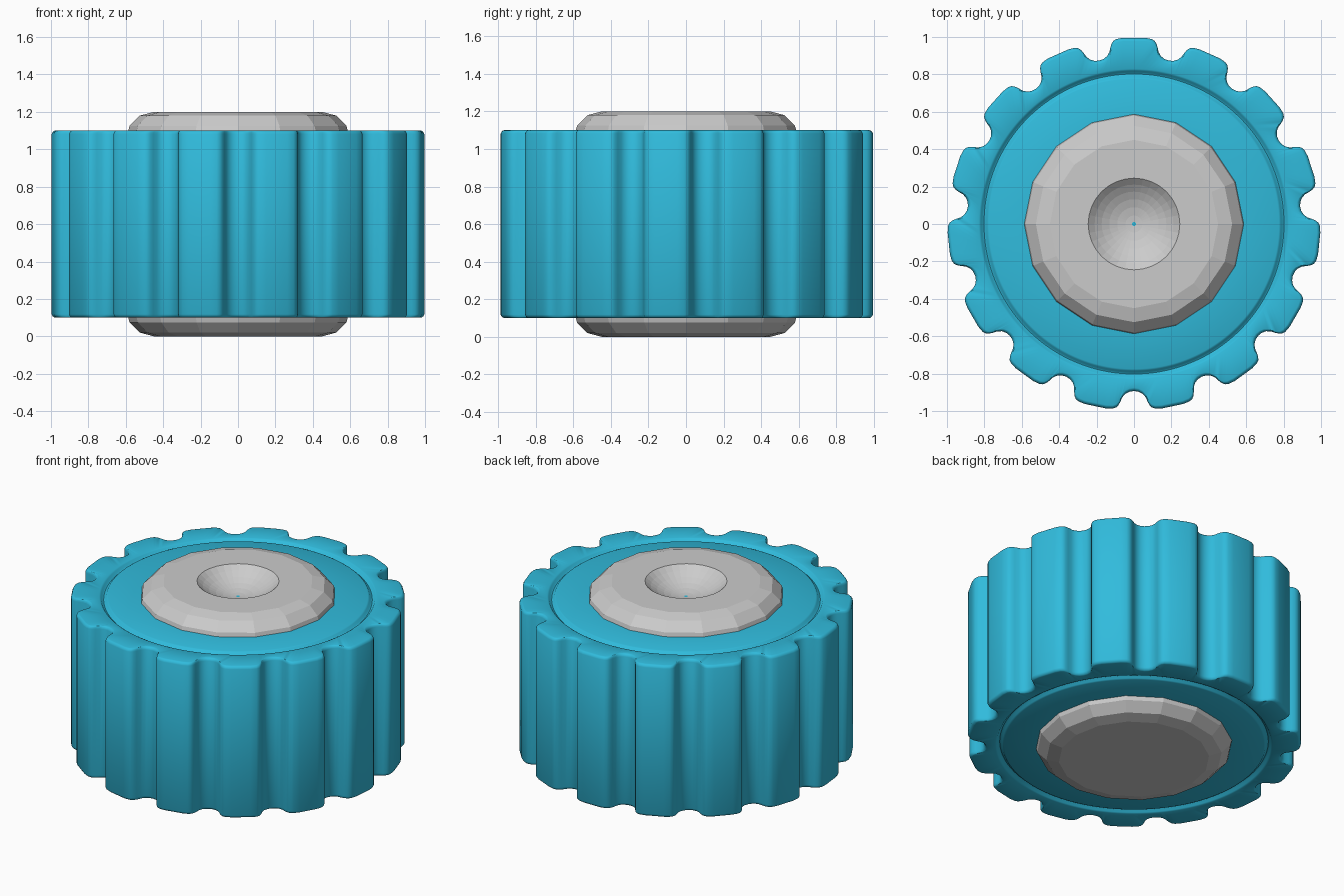
import bpy, bmesh, math
from math import sin, cos, pi, radians, hypot, atan2

if "Cube" in bpy.data.objects:
    bpy.data.objects.remove(bpy.data.objects["Cube"])


def loft(name, loops, smooth=None, color=None):
    """Skin a stack of closed loops and cap both ends."""
    bm = bmesh.new()
    rings = [[bm.verts.new(p) for p in loop] for loop in loops]
    n = len(rings[0])
    for a, b in zip(rings, rings[1:]):
        for i in range(n):
            j = (i + 1) % n
            bm.faces.new((a[i], a[j], b[j], b[i]))
    bm.faces.new(rings[0])
    bm.faces.new(rings[-1])
    bmesh.ops.recalc_face_normals(bm, faces=bm.faces)
    me = bpy.data.meshes.new(name)
    bm.to_mesh(me)
    bm.free()
    ob = bpy.data.objects.new(name, me)
    bpy.context.collection.objects.link(ob)
    if color:
        mat = bpy.data.materials.new(name + "_colour")
        mat.diffuse_color = color
        mat.use_nodes = True
        mat.node_tree.nodes["Principled BSDF"].inputs["Base Color"].default_value = mat.diffuse_color
        me.materials.append(mat)
    if smooth:
        bpy.ops.object.select_all(action='DESELECT')
        bpy.context.view_layer.objects.active = ob
        ob.select_set(True)
        bpy.ops.object.shade_smooth_by_angle(angle=radians(smooth))
    return ob


# Notched outline: half a scallop (radial, tangential), mirrored, repeated 15 times
half = [(.893, 0), (.897, .025), (.908, .046), (.926, .062), (.95, .073),
        (.968, .083), (.981, .096), (.987, .114), (.986, .15)]
notch = [(u, -v) for u, v in reversed(half[1:])] + half
outline = []
for k in range(15):
    base = -pi / 2 + k * 2 * pi / 15
    for u, v in notch:
        outline.append((hypot(u, v), base + atan2(v, u)))


def tooth_loop(inset, z):
    return [((r - inset) * cos(a), (r - inset) * sin(a), z) for r, a in outline]


def round_loop(r, z):
    # evenly spaced, so the ring grooves stay circular
    n = len(outline)
    a0 = outline[0][1]
    return [(r * cos(a0 + 2 * pi * i / n), r * sin(a0 + 2 * pi * i / n), z)
            for i in range(n)]


# Toothed wheel with softened rims and a ring groove on both faces
groove = [(.5, 0), (.775, 0), (.785, .005), (.793, .018), (.802, .022),
          (.811, .018), (.819, .005), (.829, 0)]
rim = [(.018, 0), (.012, .002), (.005, .008), (0, .018)]
bottom = [round_loop(r, .1 + d) for r, d in groove] + \
         [tooth_loop(i, .1 + d) for i, d in rim]
top = [[(x, y, 1.2 - z) for x, y, z in lp] for lp in reversed(bottom)]
loft("toothed_wheel", bottom + top, smooth=35, color=(.03, .50, .72, 1))


# Sixteen-sided hub; odd points lie on the side midpoints so facets stay flat
def hub_loop(r, z, facet=True):
    f = cos(pi / 16) if facet else 1
    return [(r * (f if i % 2 else 1) * cos(i * pi / 16),
             r * (f if i % 2 else 1) * sin(i * pi / 16), z) for i in range(32)]


edge = [(.45, 0), (.525, .02), (.58, .075), (.6, .15)]
hub = [hub_loop(r, d) for r, d in edge] + \
      [hub_loop(r, 1.2 - d) for r, d in reversed(edge)]

# Spherical dimple in the top of the hub
R, rim_angle = .35, math.asin(.245 / .35)
for i in range(6):
    t = rim_angle * (1 - i / 6)
    hub.append(hub_loop(R * sin(t), 1.2 + R * (cos(rim_angle) - cos(t)), False))
hub.append(hub_loop(.01, 1.2 + R * (cos(rim_angle) - 1), False))
loft("hub", hub)
